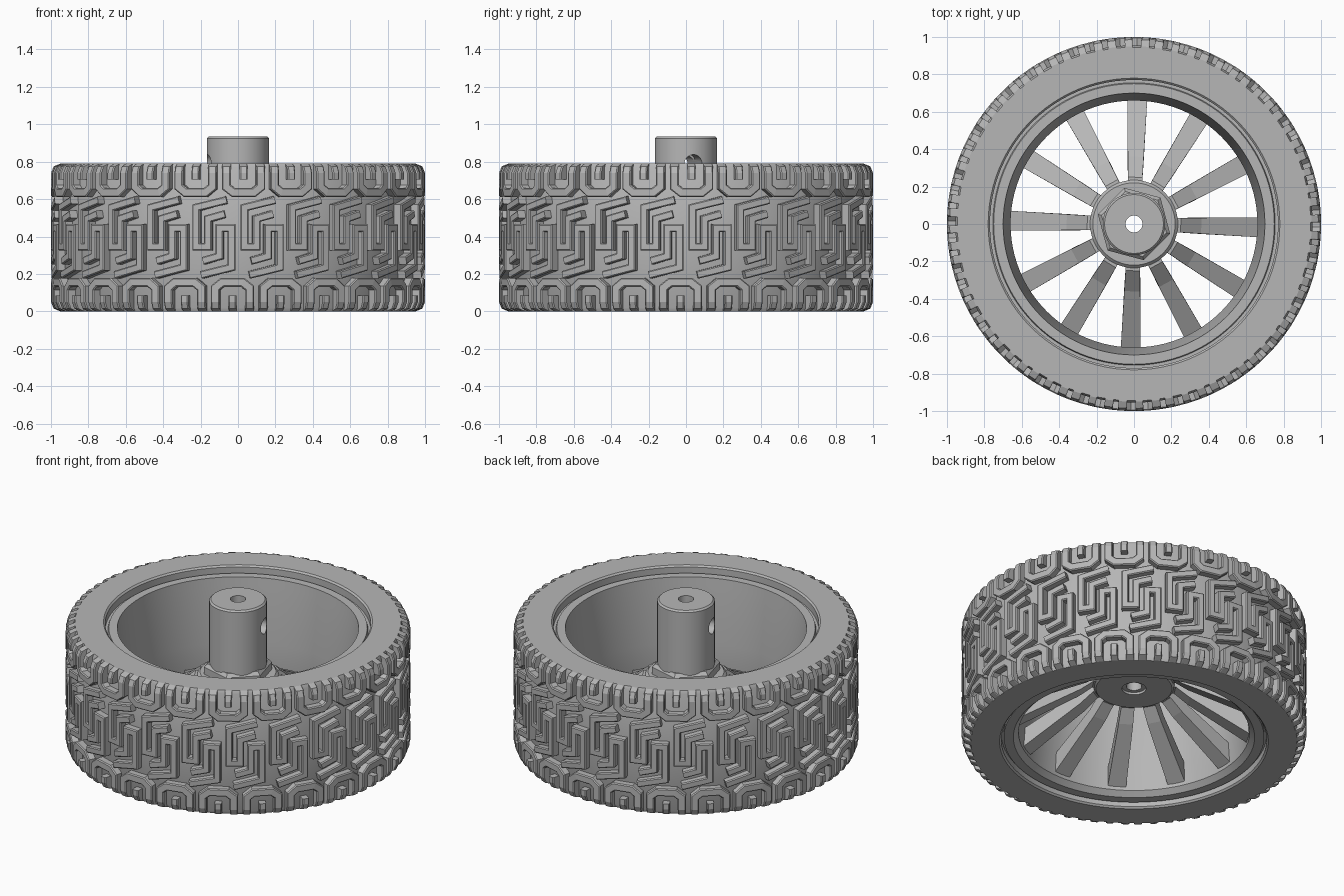
import bpy, bmesh, math
from mathutils import Vector, Matrix

H = 0.79            # tyre width
COUNT = 24          # tread repeats
PITCH = 2 * math.pi / COUNT

if "Cube" in bpy.data.objects:
    bpy.data.objects.remove(bpy.data.objects["Cube"])

grey = bpy.data.materials.new("plain_grey")
grey.use_nodes = True
grey.diffuse_color = (0.47, 0.47, 0.47, 1)
grey.node_tree.nodes["Principled BSDF"].inputs["Base Color"].default_value = grey.diffuse_color


def finish(name, bm, smooth=True):
    """Turn a bmesh into a named object with the shared material."""
    bmesh.ops.recalc_face_normals(bm, faces=bm.faces)
    mesh = bpy.data.meshes.new(name)
    bm.to_mesh(mesh)
    bm.free()
    mesh.materials.append(grey)
    if smooth:
        mesh.shade_smooth()
        mesh.set_sharp_from_angle(angle=math.radians(30))
    obj = bpy.data.objects.new(name, mesh)
    bpy.context.collection.objects.link(obj)
    return obj


def lathe(name, profile, steps=96):
    """Spin a closed (radius, height) outline around z."""
    bm = bmesh.new()
    rings = []
    for i in range(steps):
        a = 2 * math.pi * i / steps
        rings.append([bm.verts.new((r * math.cos(a), r * math.sin(a), z)) for r, z in profile])
    n = len(profile)
    for i in range(steps):
        a, b = rings[i], rings[(i + 1) % steps]
        for k in range(n):
            bm.faces.new((a[k], b[k], b[(k + 1) % n], a[(k + 1) % n]))
    return finish(name, bm)


# Tyre body under the tread, mirrored top to bottom
lower = [(0.77, 0.06), (0.77, 0.01), (0.78, 0), (0.945, 0), (0.955, 0.02)]
lathe("tyre_body", lower + [(r, H - z) for r, z in reversed(lower)])

# Rim with stepped lips and a tapered inner wall
lathe("rim", [(0.78, 0.05), (0.755, 0.05), (0.755, 0.03), (0.70, 0.03), (0.67, 0.06),
              (0.66, 0.2), (0.66, 0.35), (0.695, 0.70), (0.70, 0.75), (0.75, 0.75),
              (0.755, 0.735), (0.78, 0.735)])


# Tread
def tread_radius(z):
    """Crown radius with rounded shoulders."""
    r = 0.05
    t = min(z, H - z, r)
    return 1 - r + math.sqrt(max(0, r * r - (r - t) ** 2))


def outline_rows(path, width):
    """Mitred left and right edges of a stroke, across its length."""
    pts = [Vector(p) for p in path]
    rows = []
    for i, p in enumerate(pts):
        before = (p - pts[i - 1]).normalized() if i else None
        after = (pts[i + 1] - p).normalized() if i + 1 < len(pts) else None
        d0, d1 = before or after, after or before
        n0, n1 = Vector((-d0.y, d0.x)), Vector((-d1.y, d1.x))
        m = (n0 + n1).normalized()
        rows.append((p, m / max(0.5, m.dot(n0))))
    half = width / 2
    return [[(p + m * s) for s in (half, half - 0.006, 0.006 - half, -half)] for p, m in rows]


def wrap(u, z, drop, angle):
    z = min(max(z, 0), H)
    r = tread_radius(z) - drop
    return (r * math.sin(u + angle), -r * math.cos(u + angle), z)


def add_stroke(bm, path, width, flip, angle):
    """Raised bevelled bar following a path on the tread surface."""
    sections = []
    for l, li, ri, r in outline_rows(path, width):
        row = []
        for p, drop in ((l, 0.07), (l, 0.006), (li, 0), (ri, 0), (r, 0.006), (r, 0.07)):
            u, z = (-p.x, H - p.y) if flip else (p.x, p.y)
            row.append(bm.verts.new(wrap(u, z, drop, angle)))
        sections.append(row)
    for a, b in zip(sections, sections[1:]):
        for k in range(len(a) - 1):
            bm.faces.new((a[k], a[k + 1], b[k + 1], b[k]))
    bm.faces.new(sections[0])
    bm.faces.new(sections[-1])


# Hairpin block: two parallel legs joined below, each bending to a slanted arm
C = 0.07
hairpin = [(C + 0.13, 0.595), (C - 0.035, 0.555), (C - 0.035, 0.345),
           (C + 0.03, 0.345), (C + 0.03, 0.495), (C + 0.12, 0.52)]
# Shoulder arch with a short centre prong
S = -0.03
leg = [(0.093, 0), (0.093, 0.015), (0.093, 0.05), (0.093, 0.125), (0.055, 0.155)]
arch = [(S - u, z) for u, z in leg] + [(S + u, z) for u, z in reversed(leg)]
prong = [(S, 0), (S, 0.015), (S, 0.05), (S, 0.085)]

for name, strokes in (("tread_hairpins", ((hairpin, 0.042),)),
                      ("tread_shoulders", ((arch, 0.048), (prong, 0.042)))):
    bm = bmesh.new()
    for i in range(COUNT):
        for flip in (False, True):
            for path, width in strokes:
                add_stroke(bm, path, width, flip, i * PITCH)
    finish(name, bm, smooth=False)

# Spokes: side profile given width, bending down toward the rim
top = [(0.10, 0.455), (0.25, 0.45), (0.36, 0.36), (0.67, 0.20)]
bottom = [(0.10, 0.37), (0.24, 0.365), (0.32, 0.30), (0.67, 0.08)]
bm = bmesh.new()
for i in range(12):
    turn = Matrix.Rotation(math.radians(30 * i - 1.5), 4, "Z")
    rows = []
    for (rt, zt), (rb, zb) in zip(top, bottom):
        w = 0.03 + 0.035 * rt
        rows.append([bm.verts.new(turn @ Vector(c)) for c in
                     ((rt, -w, zt), (rt, w, zt), (rb, w, zb), (rb, -w, zb))])
    for a, b in zip(rows, rows[1:]):
        for k in range(4):
            bm.faces.new((a[k], a[(k + 1) % 4], b[(k + 1) % 4], b[k]))
    bm.faces.new(rows[0])
    bm.faces.new(rows[-1])
finish("spokes", bm, smooth=False)

# Hub flange
lathe("hub_flange", [(0.07, 0.355), (0.22, 0.355), (0.235, 0.37), (0.235, 0.455),
                     (0.22, 0.47), (0.07, 0.47)], 64)

# Hexagonal nut with chamfered top
bm = bmesh.new()
levels = []
for r, z in ((0.06, 0.44), (0.2, 0.44), (0.2, 0.515), (0.18, 0.535), (0.06, 0.535)):
    levels.append([bm.verts.new((r * math.cos(math.radians(45 + 60 * k)),
                                 r * math.sin(math.radians(45 + 60 * k)), z)) for k in range(6)])
for a, b in zip(levels, levels[1:] + levels[:1]):
    for k in range(6):
        bm.faces.new((a[k], a[(k + 1) % 6], b[(k + 1) % 6], b[k]))
finish("hex_nut", bm, smooth=False)

# Hub post with axle bore and a cross hole for the set screw
post = lathe("hub_post", [(0.045, 0.37), (0.167, 0.37), (0.167, 0.925), (0.157, 0.935),
                          (0.045, 0.935)], 64)
bm = bmesh.new()
place = (Matrix.Translation((0, 0, 0.79)) @ Matrix.Rotation(math.radians(14), 4, "Z")
         @ Matrix.Rotation(math.radians(90), 4, "Y"))
bmesh.ops.create_cone(bm, cap_ends=True, segments=32, radius1=0.048, radius2=0.048,
                      depth=0.6, matrix=place)
cutter = finish("screw_hole_cutter", bm)
cutter.hide_render = True
cut = post.modifiers.new("screw_hole", "BOOLEAN")
cut.operation = "DIFFERENCE"
cut.solver = "EXACT"
cut.object = cutter
bpy.context.view_layer.objects.active = post
bpy.ops.object.modifier_apply(modifier=cut.name)
bpy.data.objects.remove(cutter)
post.data.set_sharp_from_angle(angle=math.radians(30))
